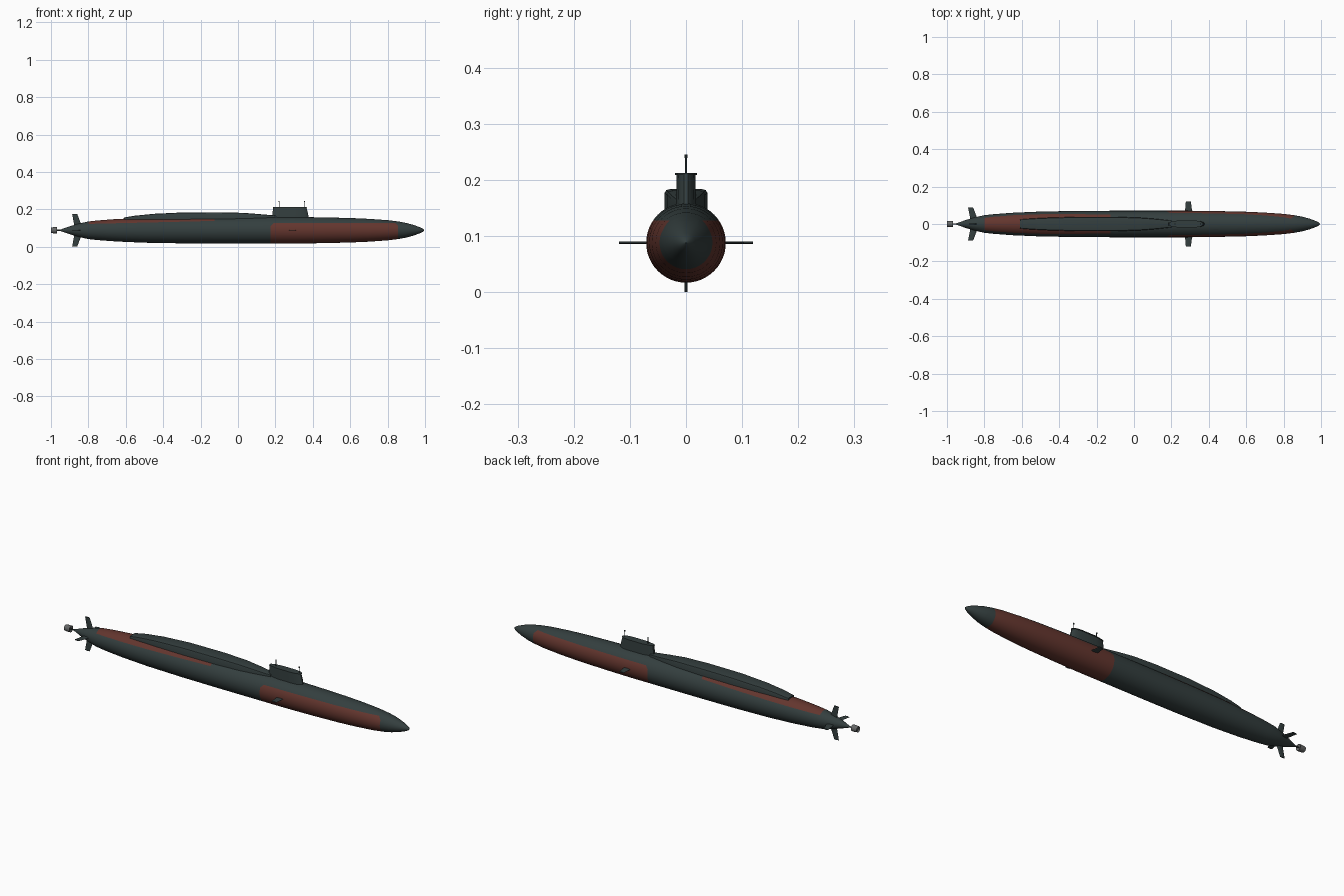
import bpy, bmesh, math
from mathutils import Vector

if "Cube" in bpy.data.objects:
    bpy.data.objects.remove(bpy.data.objects["Cube"])

AXIS_Z = 0.088


def material(name, rgb):
    m = bpy.data.materials.new(name)
    m.diffuse_color = (*rgb, 1)
    m.use_nodes = True
    m.node_tree.nodes["Principled BSDF"].inputs["Base Color"].default_value = m.diffuse_color
    return m


DARK = material("dark slate", (0.034, 0.049, 0.049))
RED = material("dull red", (0.125, 0.036, 0.027))
GREY = material("propulsor grey", (0.13, 0.135, 0.135))


def finish(name, bm, mats, angle=35):
    bmesh.ops.recalc_face_normals(bm, faces=bm.faces)
    mesh = bpy.data.meshes.new(name)
    bm.to_mesh(mesh)
    bm.free()
    ob = bpy.data.objects.new(name, mesh)
    bpy.context.collection.objects.link(ob)
    for m in mats:
        mesh.materials.append(m)
    bpy.ops.object.select_all(action='DESELECT')
    ob.select_set(True)
    bpy.context.view_layer.objects.active = ob
    bpy.ops.object.shade_smooth_by_angle(angle=math.radians(angle))
    return ob


def loft(bm, sections):
    """Skin equal-length rings of points and cap both ends."""
    rings = [[bm.verts.new(p) for p in s] for s in sections]
    n = len(rings[0])
    for a, b in zip(rings, rings[1:]):
        for i in range(n):
            j = (i + 1) % n
            bm.faces.new((a[i], a[j], b[j], b[i]))
    bm.faces.new(rings[0])
    bm.faces.new(rings[-1])


def lathe_x(bm, profile, n, cz=AXIS_Z, cy=0):
    loft(bm, [[(x, cy + r * math.cos(2 * math.pi * i / n), cz + r * math.sin(2 * math.pi * i / n))
               for i in range(n)] for x, r in profile])


# Hull: body of revolution, cut along the paint borders
bm = bmesh.new()
lathe_x(bm, [(-0.952, 0.003), (-0.90, 0.021), (-0.85, 0.036), (-0.80, 0.047), (-0.75, 0.0525),
             (-0.65, 0.060), (-0.5, 0.0665), (-0.3, 0.070), (-0.1, 0.071), (0.3, 0.071),
             (0.45, 0.069), (0.6, 0.0655), (0.7, 0.061), (0.8, 0.054), (0.86, 0.0465),
             (0.90, 0.039), (0.94, 0.028), (0.97, 0.017), (0.988, 0.008), (0.995, 0.001)], 48)
# each border: a point (x, z) and the normal that points into the painted patch
front_patch = [((0.175, 0), (1, 0)), ((0.855, 0), (-1, 0)), ((0, 0.128), (0, -1)),
               ((0.175, 0.112), (1, -1)), ((0.855, 0.112), (-1, -1))]
rear_patch = [((-0.80, 0), (1, 0)), ((-0.125, 0), (-1, 0)), ((-0.80, 0.122), (-0.016, 0.675))]
for (px, pz), (nx, nz) in front_patch + rear_patch:
    bmesh.ops.bisect_plane(bm, geom=bm.verts[:] + bm.edges[:] + bm.faces[:], dist=1e-5,
                           plane_co=(px, 0, pz), plane_no=Vector((nx, 0, nz)).normalized())
for f in bm.faces:
    c = f.calc_center_median()
    if any(all((c.x - px) * nx + (c.z - pz) * nz > 0 for (px, pz), (nx, nz) in patch)
           for patch in (front_patch, rear_patch)):
        f.material_index = 1
finish("hull", bm, [DARK, RED])

# Raised deck casing behind the sail: x, half width, top height
bm = bmesh.new()
sections = []
for x, w, top in [(-0.61, 0.024, 0.156), (-0.55, 0.029, 0.166), (-0.45, 0.034, 0.176),
                  (-0.3, 0.038, 0.183), (-0.1, 0.038, 0.184), (0.03, 0.034, 0.181),
                  (0.12, 0.027, 0.174), (0.20, 0.018, 0.167)]:
    half = [(w, 0.138), (w, top - 0.007), (w * 0.93, top - 0.002), (w * 0.72, top)]
    pts = half + [(-y, z) for y, z in reversed(half)]
    sections.append([(x, y, z) for y, z in pts])
loft(bm, sections)
finish("missile_deck", bm, [DARK])


# Sail with a thin overhanging cap
def sail_ring(x0, x1, w, z):
    length = x1 - x0
    half = [(0, 0.35), (0.08, 0.65), (0.3, 1), (0.75, 1), (0.9, 0.8), (0.97, 0.5), (1, 0.2)]
    pts = [(x0 + t * length, w * s, z) for t, s in half]
    return pts + [(x, -y, z) for x, y, z in reversed(pts)]


bm = bmesh.new()
loft(bm, [sail_ring(0.182, 0.380, 0.0185, 0.14), sail_ring(0.184, 0.375, 0.0175, 0.175),
          sail_ring(0.188, 0.366, 0.0165, 0.209)])
finish("sail", bm, [DARK], 45)
bm = bmesh.new()
loft(bm, [sail_ring(0.186, 0.368, 0.0195, 0.209), sail_ring(0.186, 0.368, 0.0195, 0.2125)])
finish("sail_cap", bm, [DARK])


# Masts
def ring_z(x, r, z, n=10):
    return [(x + r * math.cos(2 * math.pi * i / n), r * math.sin(2 * math.pi * i / n), z)
            for i in range(n)]


for name, x in (("aft_mast", 0.22), ("forward_mast", 0.355)):
    bm = bmesh.new()
    loft(bm, [ring_z(x, r, z) for r, z in
              ((0.0018, 0.208), (0.0018, 0.239), (0.0032, 0.239), (0.0032, 0.245))])
    finish(name, bm, [DARK])


# Control planes: tapered foils turned about the hull axis
def plane(name, root, tip, thick, turn):
    """root and tip are (distance from axis, trailing x, leading x)."""
    bm = bmesh.new()
    rings = []
    for d, xa, xb in (root, tip):
        outline = [(0, 0), (0.4, 0.5), (0.75, 0.5), (0.95, 0.25), (1, 0)]
        outline += [(t, -h) for t, h in outline[3:0:-1]]
        ring = []
        for t, h in outline:
            y, z = d, h * thick
            c, s = math.cos(turn), math.sin(turn)
            ring.append((xa + t * (xb - xa), y * c - z * s, AXIS_Z + y * s + z * c))
        rings.append(ring)
    loft(bm, rings)
    finish(name, bm, [DARK])


for i, side in enumerate(("left", "top", "right", "bottom")):
    turn = i * math.pi / 2
    plane(side + "_stern_fin", (0.015, -0.873, -0.832), (0.088, -0.887, -0.860), 0.005, turn)
    if i % 2 == 0:
        plane(side + "_bow_plane", (0.06, 0.272, 0.312), (0.119, 0.277, 0.304), 0.005, turn)

# Propeller shaft and ducted propulsor
bm = bmesh.new()
lathe_x(bm, [(-0.985, 0.003), (-0.945, 0.0035)], 12)
finish("propeller_shaft", bm, [DARK])
bm = bmesh.new()
lathe_x(bm, [(-0.994, 0.008), (-1.0, 0.0145), (-0.985, 0.0165), (-0.967, 0.0165), (-0.971, 0.010)], 24)
finish("propulsor_duct", bm, [GREY])
